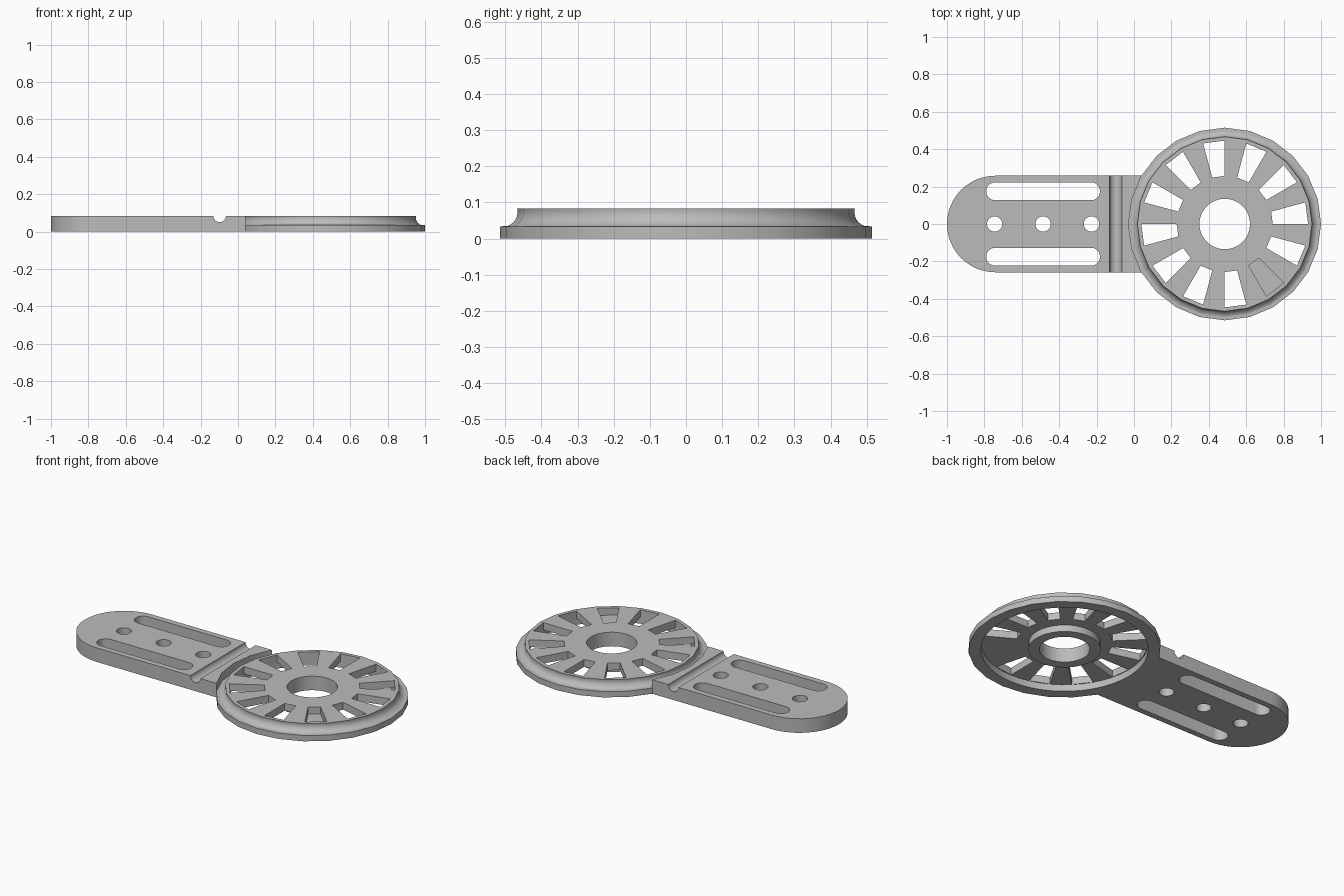
import bpy, bmesh
from math import sin, cos, pi, radians

cube = bpy.data.objects.get("Cube")
if cube:
    bpy.data.objects.remove(cube, do_unlink=True)

H = 0.083          # overall thickness
CX = 0.485         # wheel centre
WHEEL_R = 0.515
ARM_W = 0.258      # half width of the arm

grey = bpy.data.materials.new("plain grey")
grey.use_nodes = True
grey.diffuse_color = (0.5, 0.5, 0.5, 1)
grey.node_tree.nodes["Principled BSDF"].inputs["Base Color"].default_value = (0.5, 0.5, 0.5, 1)


def arc(cx, cy, r, a0, a1, n):
    """Points along an arc, angles in degrees, both ends included."""
    return [(cx + r * cos(radians(a0 + (a1 - a0) * i / n)),
             cy + r * sin(radians(a0 + (a1 - a0) * i / n))) for i in range(n + 1)]


def circle(cx, cy, r, n):
    return arc(cx, cy, r, 0, 360, n)[:-1]


def make(name, bm):
    bmesh.ops.recalc_face_normals(bm, faces=bm.faces)
    me = bpy.data.meshes.new(name)
    bm.to_mesh(me)
    bm.free()
    me.materials.append(grey)
    ob = bpy.data.objects.new(name, me)
    bpy.context.collection.objects.link(ob)
    return ob


def prism(name, pts, lo, hi, along="z"):
    """Extrude a flat outline along z, or an xz outline along y."""
    bm = bmesh.new()
    place = (lambda p, h: (p[0], p[1], h)) if along == "z" else (lambda p, h: (p[0], h, p[1]))
    a = [bm.verts.new(place(p, lo)) for p in pts]
    b = [bm.verts.new(place(p, hi)) for p in pts]
    bm.faces.new(a)
    bm.faces.new(b)
    for i in range(len(pts)):
        j = (i + 1) % len(pts)
        bm.faces.new((a[i], a[j], b[j], b[i]))
    return make(name, bm)


def lathe(name, profile, n, closed=False):
    """Spin an (r, z) profile around the wheel axis; cap open ends."""
    bm = bmesh.new()
    rings = [[bm.verts.new((CX + r * cos(2 * pi * k / n), r * sin(2 * pi * k / n), z))
              for k in range(n)] for r, z in profile]
    pairs = list(zip(rings, rings[1:]))
    if closed:
        pairs.append((rings[-1], rings[0]))
    else:
        bm.faces.new(rings[0])
        bm.faces.new(rings[-1])
    for p, q in pairs:
        for k in range(n):
            m = (k + 1) % n
            bm.faces.new((p[k], p[m], q[m], q[k]))
    return make(name, bm)


def cut(ob, cutter):
    """Subtract a cutter from a part and discard it."""
    cutter.hide_render = True
    mod = ob.modifiers.new("cut", "BOOLEAN")
    mod.operation = "DIFFERENCE"
    mod.solver = "EXACT"
    mod.object = cutter
    bpy.context.view_layer.objects.active = ob
    bpy.ops.object.modifier_apply(modifier=mod.name)
    bpy.data.objects.remove(cutter, do_unlink=True)


# Wheel with a concave groove around its edge
groove = arc(0.507, 0.074, 0.041, 253, 167, 8)
wheel = lathe("wheel", [(WHEEL_R, 0), (WHEEL_R, 0.034)] + groove, 24)
top = wheel.data.vertices[-24:]
for v in top:
    v.co.z = H

# Recess under the wheel, leaving a hub and an outer rim
cut(wheel, lathe("recess_cutter", [(0.193, -0.05), (0.448, -0.05), (0.448, 0.04), (0.193, 0.04)],
                 48, closed=True))
cut(wheel, prism("hub_hole_cutter", circle(CX, 0, 0.135, 48), -0.1, 0.2))

# Wedge windows between the spokes
for i in range(12):
    a = i * 30
    cut(wheel, prism("window_cutter",
                     arc(CX, 0, 0.257, a, a + 15, 1) + arc(CX, 0, 0.446, a + 15, a, 1), 0.02, 0.2))

# Arm with a rounded end, trimmed to the wheel's outline
arm = prism("arm", arc(-1 + ARM_W, 0, ARM_W, 90, 270, 24) + [(0.1, -ARM_W), (0.1, ARM_W)], 0, H)
cut(arm, prism("wheel_clearance_cutter", circle(CX, 0, WHEEL_R - 0.0005, 24), -0.1, 0.2))

# Round groove across the arm
cut(arm, prism("cross_groove_cutter", circle(-0.098, H, 0.033, 32), -0.4, 0.4, along="y"))

# Long slots and a row of holes
for side in (-1, 1):
    y = side * 0.175
    cut(arm, prism("slot_cutter", arc(-0.742, y, 0.048, 90, 270, 12)
                   + arc(-0.23, y, 0.048, -90, 90, 12), -0.1, 0.2))
for x in (-0.745, -0.486, -0.227):
    cut(arm, prism("hole_cutter", circle(x, 0, 0.041, 24), -0.1, 0.2))

# Smooth the curves and keep the edges sharp
for ob in (wheel, arm):
    bpy.ops.object.select_all(action="DESELECT")
    ob.select_set(True)
    bpy.context.view_layer.objects.active = ob
    bpy.ops.object.shade_smooth_by_angle(angle=radians(20))
